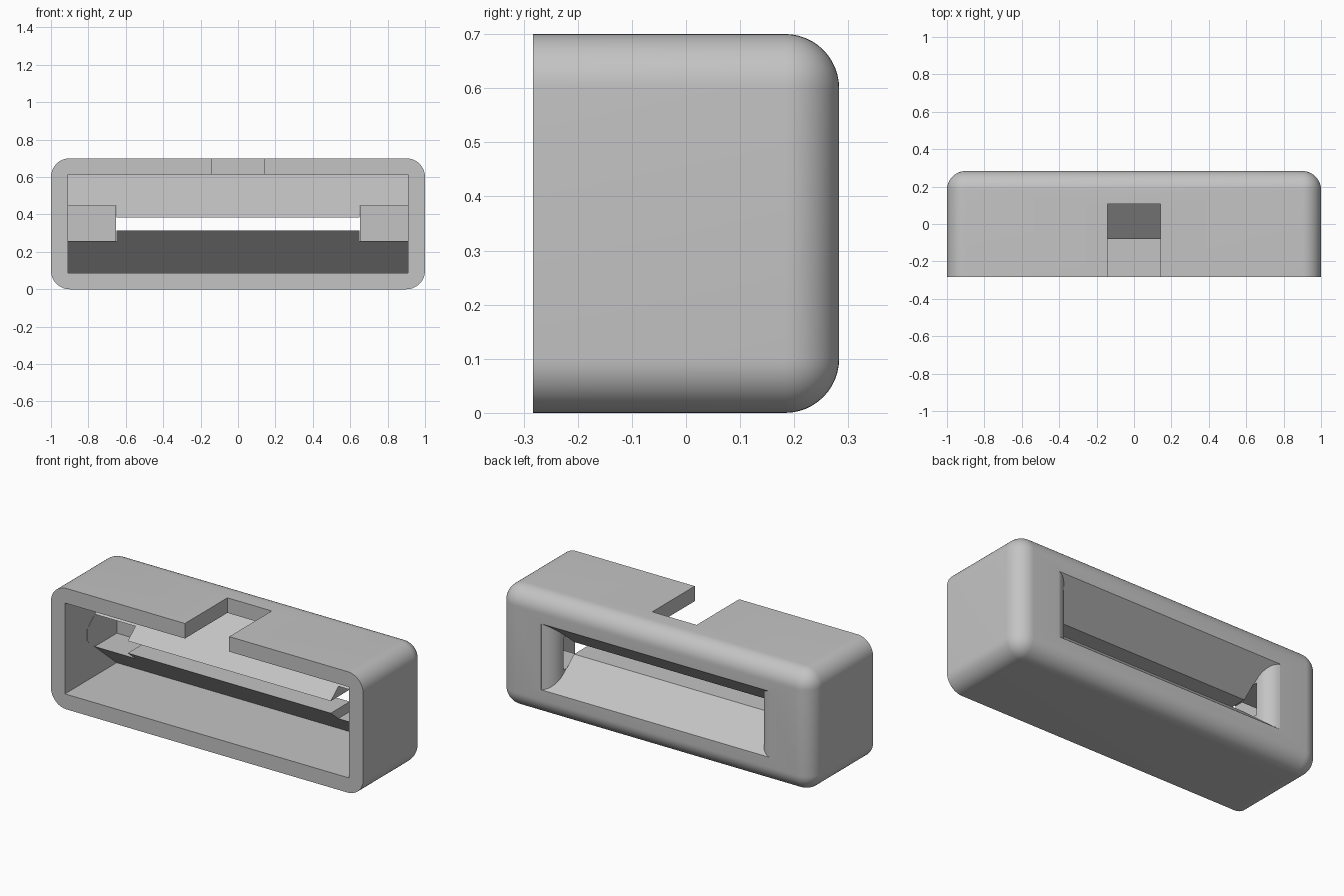
import bpy, bmesh, math

cube = bpy.data.objects.get("Cube")
if cube:
    bpy.data.objects.remove(cube, do_unlink=True)

HALF_X, HALF_Y, HEIGHT, ROUND = 1.0, 0.283, 0.7, 0.1
WALL_X, FLOOR, CEILING, BACK = 0.91, 0.087, 0.613, 0.19
SLOT_X, MID, LIP = 0.652, HEIGHT / 2, 0.035

grey = bpy.data.materials.new("light_grey")
grey.use_nodes = True
grey.diffuse_color = (0.55, 0.55, 0.55, 1)
grey.node_tree.nodes["Principled BSDF"].inputs["Base Color"].default_value = grey.diffuse_color


def finish(name, bm):
    bmesh.ops.recalc_face_normals(bm, faces=bm.faces)
    mesh = bpy.data.meshes.new(name)
    bm.to_mesh(mesh)
    bm.free()
    mesh.materials.append(grey)
    obj = bpy.data.objects.new(name, mesh)
    bpy.context.collection.objects.link(obj)
    return obj


def loft(name, rings):
    """Skin a row of matching vertex rings and cap both ends."""
    bm = bmesh.new()
    rows = [[bm.verts.new(p) for p in ring] for ring in rings]
    for a, b in zip(rows, rows[1:]):
        for i in range(len(a)):
            j = (i + 1) % len(a)
            bm.faces.new((a[i], a[j], b[j], b[i]))
    bm.faces.new(rows[0])
    bm.faces.new(rows[-1])
    return finish(name, bm)


def prism(name, x0, x1, profile):
    """Extrude a (y, z) profile along x."""
    return loft(name, [[(x, y, z) for y, z in profile] for x in (x0, x1)])


def box(name, x0, x1, y0, y1, z0, z1):
    return prism(name, x0, x1, [(y0, z0), (y1, z0), (y1, z1), (y0, z1)])


# Housing: every edge rounded except those of the open front
housing = box("housing", -HALF_X, HALF_X, -HALF_Y, HALF_Y, 0, HEIGHT)
bm = bmesh.new()
bm.from_mesh(housing.data)
edges = [e for e in bm.edges if max(v.co.y for v in e.verts) > 0]
bmesh.ops.bevel(bm, geom=edges, offset=ROUND, segments=12, profile=0.5, affect="EDGES")
bm.to_mesh(housing.data)
bm.free()

# Cavity, leaving two wedges that taper to lips around the slot
cutters = [prism("cavity_cutter", -WALL_X, WALL_X, [
    (-0.5, FLOOR), (BACK, FLOOR), (-0.08, MID - LIP),
    (-0.08, MID + LIP), (BACK, CEILING), (-0.5, CEILING)])]

# Pockets that shorten the wedges at each end
for side, name in ((-1, "right_pocket_cutter"), (1, "left_pocket_cutter")):
    xs = sorted((side * 0.65, side * (WALL_X - 0.001)))
    cutters.append(box(name, *xs, -0.2, BACK, 0.258, 0.444))

# Slot: straight channel flaring to a wide mouth with rounded sides
flare_y, slope = 0.095, 0.83
radius = HALF_Y - BACK
sections = [(-0.22, SLOT_X), (flare_y, SLOT_X)]
for i in range(11):
    a = math.radians(80) * i / 10
    sections.append((BACK + radius * math.sin(a), SLOT_X + radius * (1 - math.cos(a))))
sections.append((HALF_Y + 0.03, SLOT_X + radius))
rings = []
for y, w in sections:
    h = LIP + slope * max(0, y - flare_y)
    rings.append([(-w, y, MID - h), (w, y, MID - h), (w, y, MID + h), (-w, y, MID + h)])
cutters.append(loft("slot_cutter", rings))

# Notch in the top wall
cutters.append(box("notch_cutter", -0.142, 0.142, -0.5, 0.106, 0.5, 0.9))
notch = cutters[-1]
for v in notch.data.vertices:
    if v.co.z < 0.6:
        v.co.z = CEILING

# Apply the cuts
for cutter in cutters:
    cutter.hide_render = True
    mod = housing.modifiers.new(cutter.name, "BOOLEAN")
    mod.operation = "DIFFERENCE"
    mod.solver = "EXACT"
    mod.object = cutter
bpy.ops.object.select_all(action="DESELECT")
bpy.context.view_layer.objects.active = housing
housing.select_set(True)
for mod in list(housing.modifiers):
    bpy.ops.object.modifier_apply(modifier=mod.name)
for cutter in cutters:
    bpy.data.objects.remove(cutter, do_unlink=True)
bpy.ops.object.shade_smooth_by_angle(angle=math.radians(30))
